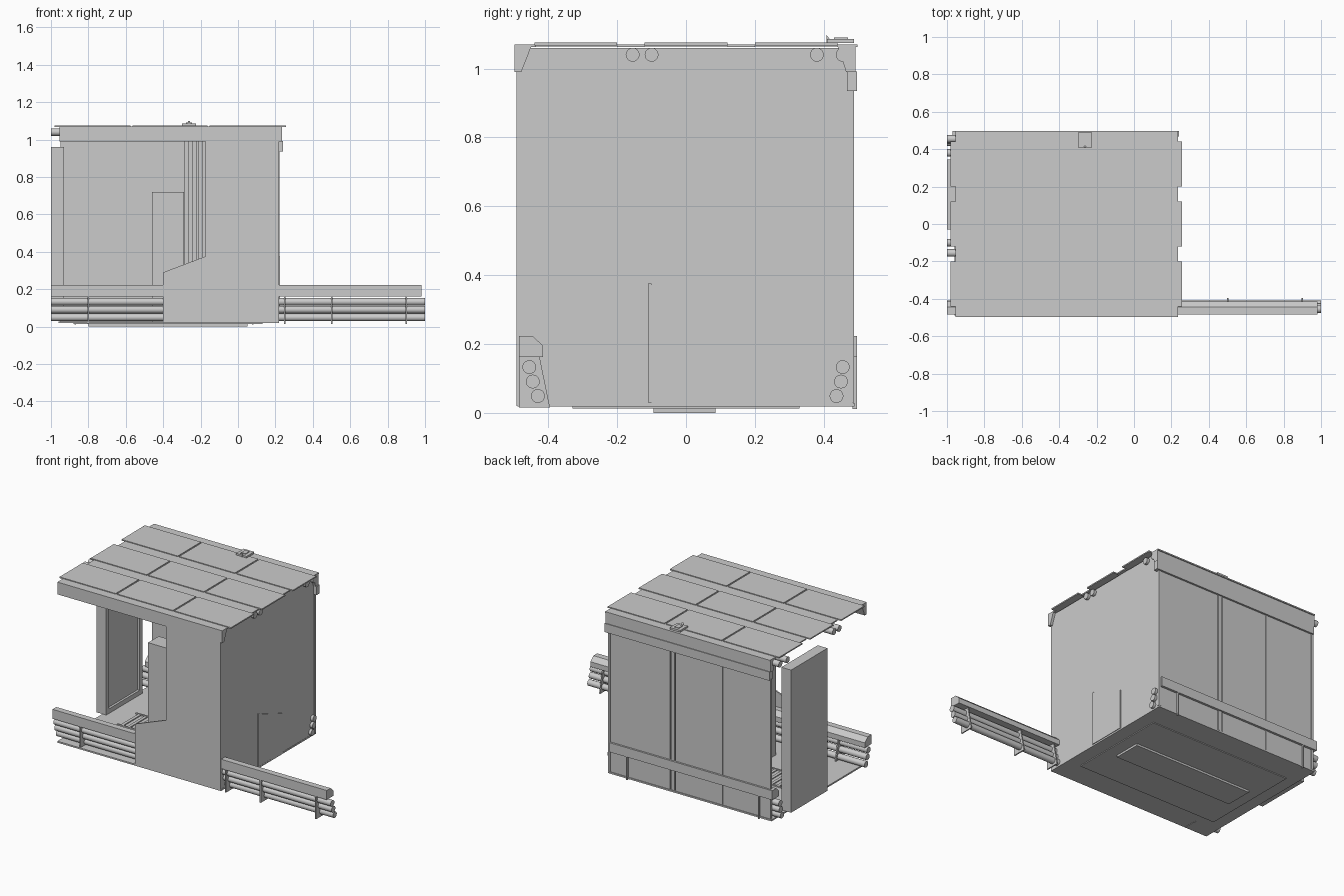
import bpy, bmesh, math
from mathutils import Vector


def finish(name, bm):
    bmesh.ops.recalc_face_normals(bm, faces=bm.faces)
    me = bpy.data.meshes.new(name)
    bm.to_mesh(me)
    bm.free()
    ob = bpy.data.objects.new(name, me)
    bpy.context.collection.objects.link(ob)
    return ob


def box(name, x0, x1, y0, y1, z0, z1):
    bm = bmesh.new()
    bmesh.ops.create_cube(bm, size=1)
    for v in bm.verts:
        v.co = Vector(((x0 + x1) / 2 + v.co.x * (x1 - x0),
                       (y0 + y1) / 2 + v.co.y * (y1 - y0),
                       (z0 + z1) / 2 + v.co.z * (z1 - z0)))
    return finish(name, bm)


def prism(name, pts, a, b, axis='x'):
    """Extrude a (y,z) profile along x, or an (x,z) profile along y."""
    bm = bmesh.new()
    place = (lambda p, t: (t, p[0], p[1])) if axis == 'x' else (lambda p, t: (p[0], t, p[1]))
    face = bm.faces.new([bm.verts.new(place(p, a)) for p in pts])
    ext = bmesh.ops.extrude_face_region(bm, geom=[face])
    shift = (b - a, 0, 0) if axis == 'x' else (0, b - a, 0)
    bmesh.ops.translate(bm, vec=shift, verts=[g for g in ext['geom'] if isinstance(g, bmesh.types.BMVert)])
    return finish(name, bm)


def pipe(name, x0, x1, y, z, r=0.02):
    bpy.ops.mesh.primitive_cylinder_add(vertices=20, radius=r, depth=x1 - x0,
                                        location=((x0 + x1) / 2, y, z), rotation=(0, math.pi / 2, 0))
    ob = bpy.context.object
    ob.name = name
    bpy.ops.object.shade_smooth_by_angle()


# Floor, underside plates and floor grate
box("floor", -0.96, 0.22, -0.49, 0.49, 0.018, 0.028)
box("floor_underplate", -0.88, 0.13, -0.33, 0.33, 0.013, 0.018)
box("base_trench", -0.8, 0.05, -0.095, 0.085, 0.0, 0.016)
for i in range(18):
    x = -0.78 + i * 0.047
    box("grate_slat", x, x + 0.02, -0.095, 0.085, 0.028, 0.034)
for y in (-0.105, 0.085):
    box("grate_rim", -0.8, 0.05, y, y + 0.01, 0.028, 0.036)

# Right wall with its raised skirt patch
box("right_wall", 0.208, 0.218, -0.49, 0.485, 0.02, 1.06)
prism("right_wall_patch", [(-0.1, 0.03), (0.14, 0.03), (0.14, 0.285), (-0.1, 0.372)], 0.216, 0.222)
box("right_wall_patch_edge", 0.216, 0.224, -0.11, -0.1, 0.03, 0.376)

# Front wall with sloped shoulder
prism("front_wall", [(-0.4, 0.02), (0.218, 0.02), (0.218, 1.0), (-0.175, 1.0), (-0.175, 0.375), (-0.4, 0.29)],
      -0.492, -0.482, 'y')

# Interior cabinet
box("cabinet", -0.46, -0.29, -0.27, -0.16, 0.028, 0.72)

# Back wall: thin sheet, three panels, seam posts
box("back_sheet", -0.95, 0.212, 0.468, 0.476, 0.02, 1.06)
for x0, x1 in ((-0.94, -0.605), (-0.59, -0.265), (-0.225, 0.21)):
    box("back_panel", x0, x1, 0.474, 0.485, 0.22, 0.94)
    box("back_inner_panel", x0 + 0.01, x1 - 0.01, 0.462, 0.469, 0.03, 0.94)
    box("back_skirt_panel", x0, x1, 0.474, 0.485, 0.025, 0.16)
for x, w in ((-0.245, 0.012), (-0.5975, 0.006), (-0.945, 0.008), (0.213, 0.008)):
    box("back_post", x - w, x + w, 0.474, 0.488, 0.03, 0.94)
for x in (-0.275, -0.235, -0.2):
    box("inner_post", x - 0.012, x + 0.012, 0.45, 0.468, 0.03, 1.0)

# Left side panel with framed inner face
box("side_panel", -1.0, -0.945, -0.03, 0.345, 0.03, 0.96)
for y in (-0.03, 0.315):
    box("side_panel_stile", -0.946, -0.93, y, y + 0.03, 0.03, 0.96)
for z in (0.03, 0.93):
    box("side_panel_rail", -0.946, -0.93, 0.0, 0.315, z, z + 0.03)

# Pipe bundles along the front foot, with covers and brackets
for y, z in ((-0.455, 0.133), (-0.445, 0.091), (-0.43, 0.049)):
    pipe("front_pipe", -1.0, 1.0, y, z)
prism("front_pipe_cover", [(-0.485, 0.162), (-0.415, 0.162), (-0.415, 0.195), (-0.445, 0.223), (-0.485, 0.223)],
      -1.0, 0.98)
for x in (-0.8, 0.25, 0.5, 0.9):
    prism("front_bracket", [(-0.485, 0.015), (-0.395, 0.015), (-0.425, 0.162), (-0.485, 0.162)],
          x - 0.004, x + 0.004)

# Pipes, cover and brackets along the back foot
for y, z in ((0.455, 0.133), (0.45, 0.091), (0.437, 0.049)):
    pipe("back_pipe", -1.0, 0.235, y, z)
prism("back_pipe_cover", [(0.497, 0.162), (0.425, 0.162), (0.425, 0.195), (0.455, 0.223), (0.497, 0.223)],
      -0.97, 0.205)
for x in (-0.87, 0.08):
    box("back_bracket", x - 0.004, x + 0.004, 0.484, 0.497, 0.012, 0.162)

# Roof: recessed strips and wide tile rows with seams
for y0, y1 in ((-0.498, -0.435), (-0.2, -0.12), (0.12, 0.2), (0.44, 0.498)):
    box("roof_strip", -0.955, 0.235, y0, y1, 1.062, 1.07)
for y0 in (-0.44, -0.12, 0.2):
    for x0, x1 in ((-0.98, -0.575), (-0.565, -0.162), (-0.152, 0.257)):
        box("roof_tile", x0, x1, y0, y0 + 0.24, 1.067, 1.075)
    for x in (-0.57, -0.157):
        box("roof_seam", x - 0.006, x + 0.006, y0, y0 + 0.24, 1.064, 1.07)

# Eaves
prism("front_eave", [(-0.498, 0.99), (-0.478, 0.99), (-0.45, 1.062), (-0.498, 1.062)], -0.955, 0.235)
prism("back_eave", [(0.492, 0.99), (0.465, 0.99), (0.442, 1.062), (0.492, 1.062)], -0.955, 0.235)
box("back_eave_band", -0.95, 0.24, 0.467, 0.497, 0.935, 0.992)

# Pipes under the roof
for y in (-0.155, -0.1, 0.38, 0.455):
    pipe("roof_pipe", -1.0, 0.235, y, 1.04)

# Small roof fitting
box("fitting_plate", -0.30, -0.225, 0.41, 0.488, 1.074, 1.086)
prism("fitting_fin", [(0.408, 1.075), (0.425, 1.075), (0.408, 1.098)], -0.268, -0.256)
box("fitting_post", -0.278, -0.246, 0.43, 0.47, 1.085, 1.09)
